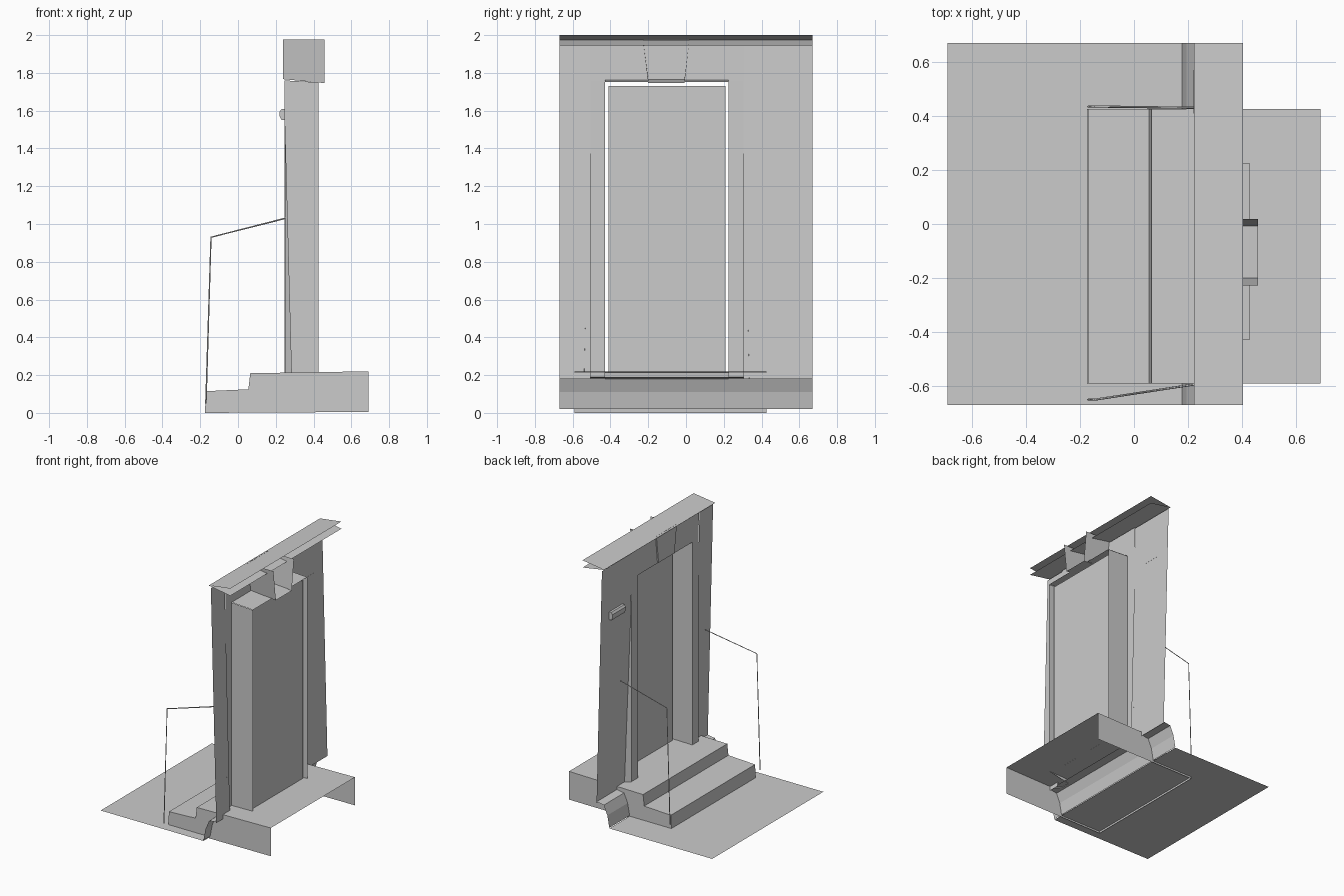
import bpy

if "Cube" in bpy.data.objects:
    bpy.data.objects.remove(bpy.data.objects["Cube"])

Y0, Y1 = -0.67, 0.67          # full width of the facade
TRIM = (-0.505, 0.305)        # outer edges of the door surround
OPEN = (-0.43, 0.225)         # edges of the door opening


def mesh(name, verts, faces):
    me = bpy.data.meshes.new(name)
    me.from_pydata(verts, [], faces)
    me.update()
    ob = bpy.data.objects.new(name, me)
    bpy.context.collection.objects.link(ob)
    return ob


def sweep(name, profile, ya, yb, caps=False):
    """Open sheet: an (x, z) profile pulled along y, with optional end faces."""
    n = len(profile)
    verts = [(x, y, z) for y in (ya, yb) for x, z in profile]
    faces = [(i, i + n, i + n + 1, i + 1) for i in range(n - 1)]
    if caps:
        faces += [tuple(range(n)), tuple(range(2 * n - 1, n - 1, -1))]
    return mesh(name, verts, faces)


def rail(name, points, radius=0.004):
    cu = bpy.data.curves.new(name, 'CURVE')
    cu.dimensions = '3D'
    cu.bevel_depth = radius
    cu.bevel_resolution = 0
    sp = cu.splines.new('POLY')
    sp.points.add(len(points) - 1)
    for p, co in zip(sp.points, points):
        p.co = (*co, 1)
    ob = bpy.data.objects.new(name, cu)
    bpy.context.collection.objects.link(ob)


def wall_x(z):
    """The outer wall leans slightly: further back at the foot."""
    return 0.285 - 0.045 * (z - 0.2) / 1.77


# ground slab in front of the door
sweep("pavement", [(0.178, 0.015), (-0.69, 0.015)], Y0, Y1)

# two steps and landing, open underneath and at the back
sweep("steps", [(-0.175, 0), (-0.17, 0.115), (0.055, 0.125), (0.065, 0.21),
                (0.69, 0.22), (0.69, 0.005)], -0.59, 0.425, caps=True)
steps = bpy.data.objects["steps"].data
verts = [v.co[:] for v in steps.vertices]
faces = [tuple(p.vertices) for p in steps.polygons if p.index != 4]
bpy.data.objects.remove(bpy.data.objects["steps"])
mesh("steps_and_landing", verts, faces)

# sloping plinth at the foot of the wall
sweep("plinth", [(0.285, 0.19), (0.225, 0.18), (0.195, 0.11), (0.178, 0.02)], Y0, Y1)

# leaning wall panels either side of the door surround
for side, ya, yb in (("left", Y0, TRIM[0]), ("right", TRIM[1], Y1)):
    sweep("wall_" + side, [(wall_x(0.18), 0.18), (wall_x(1.96), 1.96)], ya, yb)

# flat door surround: two uprights and a head
for side, ya, yb, out in (("left", TRIM[0], OPEN[0], -0.035), ("right", OPEN[1], TRIM[1], 0.03)):
    sweep("surround_" + side, [(0.248, 0.18), (0.247, 1.76)], ya, yb)
    edge = TRIM[0] if side == "left" else TRIM[1]
    # tapering return between the upright and the leaning wall
    mesh("surround_return_" + side,
         [(0.248, edge, 0.18), (0.286, edge + out, 0.18), (0.248, edge, 1.6)], [(0, 1, 2)])
sweep("surround_head", [(0.247, 1.76), (0.245, 1.965)], *TRIM)

# deep reveals around the recessed door
for side, y in (("left", OPEN[0]), ("right", OPEN[1])):
    mesh("reveal_" + side, [(0.247, y, 0.18), (0.427, y, 0.217), (0.427, y, 1.75),
                            (0.247, y, 1.76)], [(0, 1, 2, 3)])
sweep("reveal_top", [(0.247, 1.762), (0.427, 1.752)], *OPEN)
sweep("door", [(0.40, 0.215), (0.40, 1.73)], -0.41, 0.21)

# keystone, open at the back and top
kv = []
for x, zb in ((0.237, 1.767), (0.459, 1.746)):
    kv += [(x, -0.228, 1.978), (x, -0.2, zb), (x, -0.008, zb), (x, 0.018, 1.978)]
mesh("keystone", kv, [(0, 1, 2, 3), (0, 4, 5, 1), (1, 5, 6, 2), (2, 6, 7, 3)])

# wedge cornice that opens toward the back
sweep("cornice", [(0.404, 2.0), (0.222, 1.975), (0.404, 1.945)], Y0, Y1)

# small letter slot on the wall
sweep("wall_plate", [(0.25, 1.61), (0.232, 1.61), (0.221, 1.595), (0.221, 1.57),
                     (0.23, 1.55), (0.25, 1.55)], 0.41, 0.57, caps=True)

# thin handrails on both sides of the steps
for side, y_wall, y_post in (("left", -0.59, -0.65), ("right", 0.43, 0.435)):
    rail("handrail_" + side, [(-0.17, y_post, 0.05), (-0.143, y_post, 0.93),
                              (0.25, y_wall, 1.03)])
